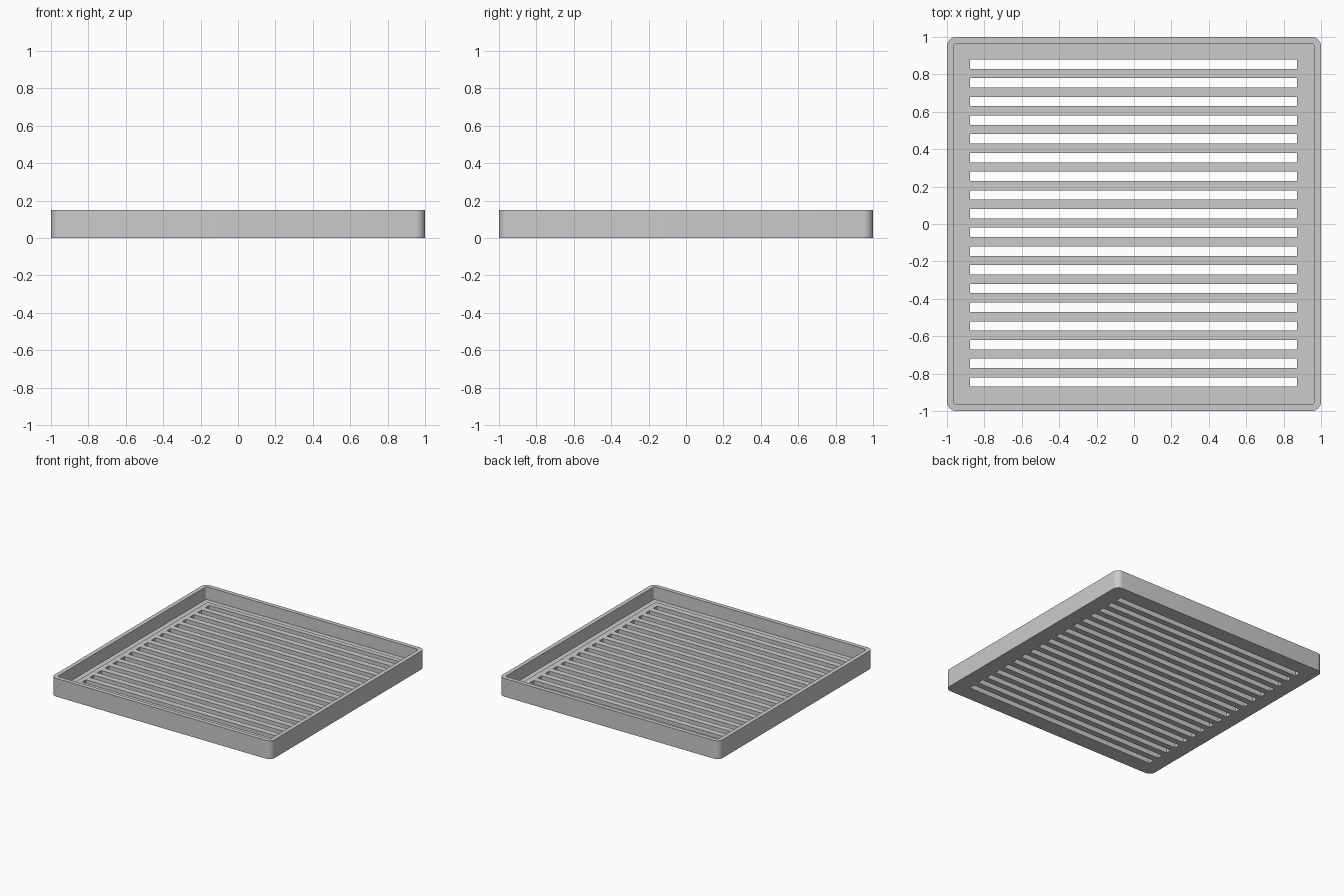
import bpy, bmesh, math
from mathutils import Matrix, Vector

cube = bpy.data.objects.get("Cube")
if cube:
    bpy.data.objects.remove(cube, do_unlink=True)

HEIGHT, RING_Z, FLOOR_Z = 0.15, 0.046, 0.052
CORNER_STEPS = 8

grey = bpy.data.materials.new("plain grey")
grey.use_nodes = True
grey.diffuse_color = (0.6, 0.6, 0.6, 1)
grey.node_tree.nodes["Principled BSDF"].inputs["Base Color"].default_value = (0.6, 0.6, 0.6, 1)


def make_object(name, bm):
    bmesh.ops.recalc_face_normals(bm, faces=bm.faces)
    mesh = bpy.data.meshes.new(name)
    bm.to_mesh(mesh)
    bm.free()
    mesh.materials.append(grey)
    obj = bpy.data.objects.new(name, mesh)
    bpy.context.collection.objects.link(obj)
    return obj


def rounded_loop(bm, half, radius, z):
    """Ring of vertices around a square with rounded corners."""
    verts = []
    for quarter in range(4):
        mid = math.radians(45 + 90 * quarter)
        cx = math.copysign(half - radius, math.cos(mid))
        cy = math.copysign(half - radius, math.sin(mid))
        for step in range(CORNER_STEPS + 1):
            a = math.pi / 2 * (quarter + step / CORNER_STEPS)
            verts.append(bm.verts.new((cx + radius * math.cos(a), cy + radius * math.sin(a), z)))
    return verts


# Tray: outer wall, rim, inner wall, perimeter ledge and slightly raised floor
bm = bmesh.new()
profile = [(1, 0.05, 0), (1, 0.05, HEIGHT), (0.965, 0.015, HEIGHT),
           (0.965, 0.015, RING_Z), (0.92, 0, RING_Z), (0.92, 0, FLOOR_Z)]
loops = [rounded_loop(bm, *p) for p in profile]
for low, high in zip(loops, loops[1:]):
    for i in range(len(low)):
        j = (i + 1) % len(low)
        bm.faces.new((low[i], low[j], high[j], high[i]))
bm.faces.new(loops[0])
bm.faces.new(loops[-1])
bmesh.ops.remove_doubles(bm, verts=bm.verts, dist=0.0001)
tray = make_object("slotted_tray", bm)

# Drain slots cut through the floor
bm = bmesh.new()
for i in range(18):
    place = Matrix.Translation((-0.003, 0.855 - 0.1 * i, 0.03))
    bmesh.ops.create_cube(bm, size=1, matrix=place @ Matrix.Diagonal((1.75, 0.05, 0.2, 1)))
cutter = make_object("slot_cutter", bm)
cutter.hide_render = True

cut = tray.modifiers.new("drain slots", "BOOLEAN")
cut.operation = "DIFFERENCE"
cut.solver = "EXACT"
cut.object = cutter

bpy.ops.object.select_all(action="DESELECT")
tray.select_set(True)
bpy.context.view_layer.objects.active = tray
bpy.ops.object.modifier_apply(modifier=cut.name)
bpy.data.objects.remove(cutter, do_unlink=True)
bpy.ops.object.shade_smooth_by_angle(angle=math.radians(30))
